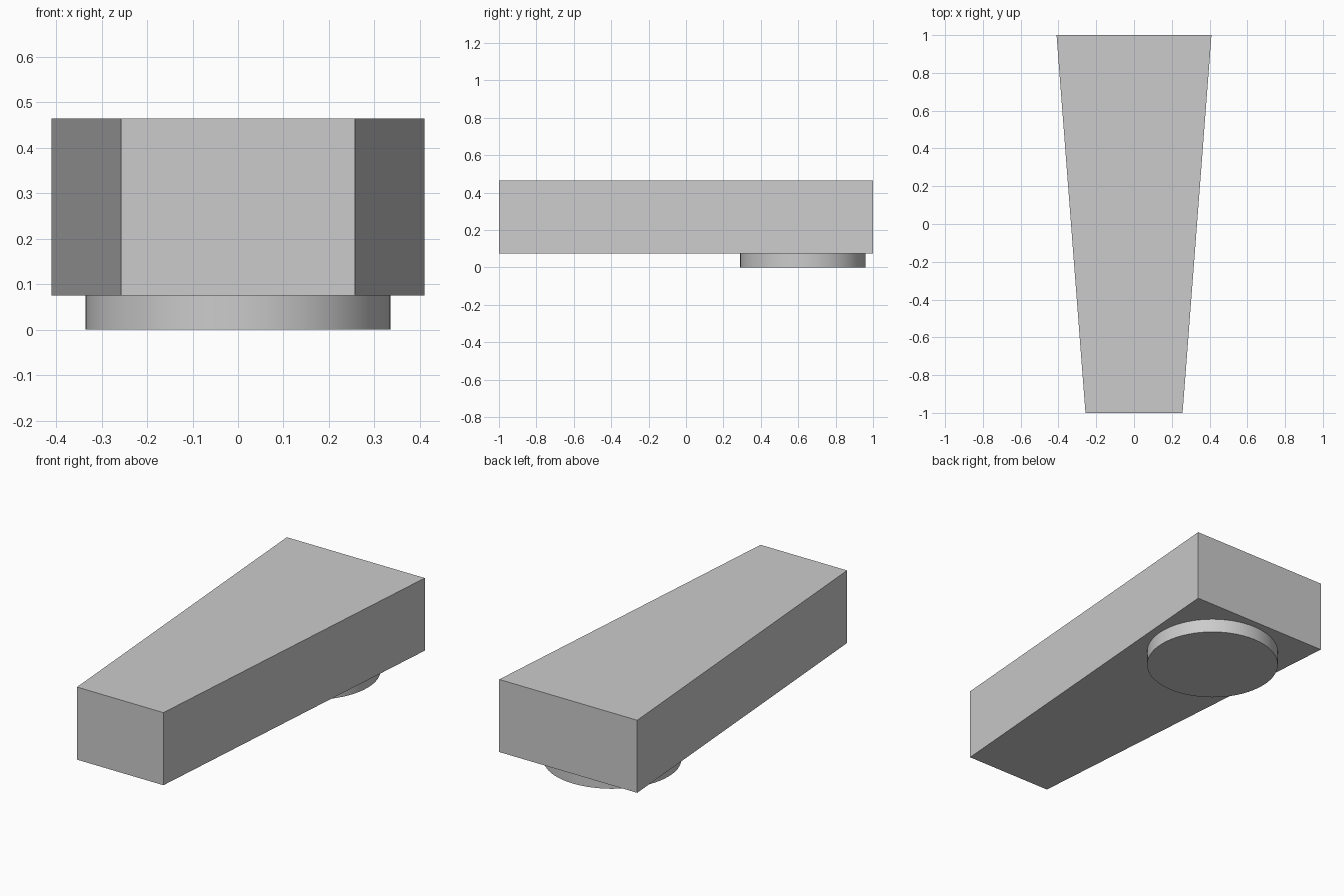
import bpy
import bmesh
import math

cube = bpy.data.objects.get("Cube")
if cube:
    bpy.data.objects.remove(cube, do_unlink=True)

# Single light grey for the whole model
grey = bpy.data.materials.new("light_grey")
grey.use_nodes = True
colour = (0.6, 0.6, 0.6, 1)
grey.diffuse_color = colour
grey.node_tree.nodes["Principled BSDF"].inputs["Base Color"].default_value = colour

BODY_BOTTOM, BODY_TOP = 0.075, 0.465
FRONT_HALF, BACK_HALF = 0.257, 0.41

# Tapered body: a flat outline extruded upwards
bm = bmesh.new()
outline = [(-FRONT_HALF, -1), (FRONT_HALF, -1), (BACK_HALF, 1), (-BACK_HALF, 1)]
base = bm.faces.new([bm.verts.new((x, y, BODY_BOTTOM)) for x, y in outline])
top = bmesh.ops.extrude_face_region(bm, geom=[base], use_keep_orig=True)
top_verts = [g for g in top["geom"] if isinstance(g, bmesh.types.BMVert)]
bmesh.ops.translate(bm, verts=top_verts, vec=(0, 0, BODY_TOP - BODY_BOTTOM))
bmesh.ops.recalc_face_normals(bm, faces=bm.faces)
mesh = bpy.data.meshes.new("tapered_body")
bm.to_mesh(mesh)
bm.free()
mesh.materials.append(grey)
body = bpy.data.objects.new("tapered_body", mesh)
bpy.context.collection.objects.link(body)

# Round foot under the wide end
bpy.ops.mesh.primitive_cylinder_add(vertices=64, radius=0.335, depth=BODY_BOTTOM,
                                    location=(0, 0.625, BODY_BOTTOM / 2))
foot = bpy.context.object
foot.name = "round_foot"
foot.data.materials.append(grey)
bpy.ops.object.shade_smooth_by_angle(angle=math.radians(30))
